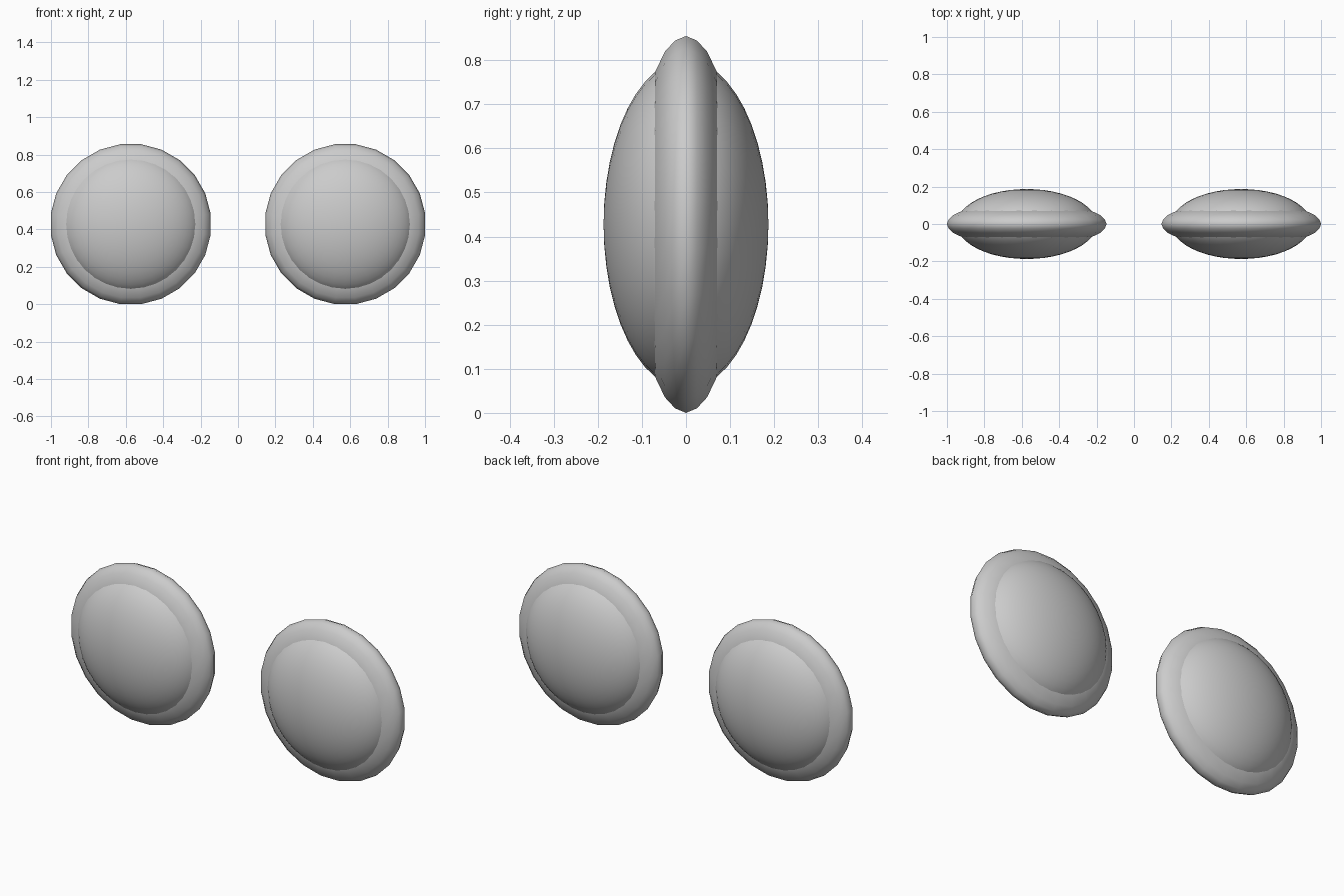
import bpy, bmesh, math
from mathutils import Matrix

if "Cube" in bpy.data.objects:
    bpy.data.objects.remove(bpy.data.objects["Cube"])

X, Z = 0.5735, 0.4275       # wheel centre
APOTHEM = math.cos(math.pi / 24)


def finish(bm, name, loc):
    bmesh.ops.recalc_face_normals(bm, faces=bm.faces)
    for f in bm.faces:
        f.smooth = True
    me = bpy.data.meshes.new(name)
    bm.to_mesh(me)
    bm.free()
    ob = bpy.data.objects.new(name, me)
    ob.location = loc
    bpy.context.collection.objects.link(ob)


def tyre(name, loc, n=24):
    # closed rounded section (y, radius) swept about the y axis
    half = [(0.025, 0.417), (0.048, 0.392), (0.07, 0.346), (0.078, 0.31), (0.06, 0.26)]
    prof = [(0, 0.4275)] + half + [(-y, r) for y, r in reversed(half)]
    bm = bmesh.new()
    rings = []
    for i in range(n):
        a = 2 * math.pi * (i + 0.5) / n
        rings.append([bm.verts.new((r / APOTHEM * math.cos(a), y, r / APOTHEM * math.sin(a)))
                      for y, r in prof])
    m = len(prof)
    for i in range(n):
        p, q = rings[i], rings[(i + 1) % n]
        for j in range(m):
            k = (j + 1) % m
            bm.faces.new((p[j], p[k], q[k], q[j]))
    finish(bm, name, loc)


def hub(name, loc):
    # flattened sphere bulging out of both sides of the tyre
    bm = bmesh.new()
    bmesh.ops.create_uvsphere(bm, u_segments=32, v_segments=24, radius=1,
                              matrix=Matrix.Diagonal((0.373, 0.187, 0.373, 1))
                              @ Matrix.Rotation(math.pi / 2, 4, 'X'))
    finish(bm, name, loc)


for side, s in (("left", -1), ("right", 1)):
    tyre("tyre_" + side, (s * X, 0, Z))
    hub("hub_" + side, (s * X, 0, Z))
